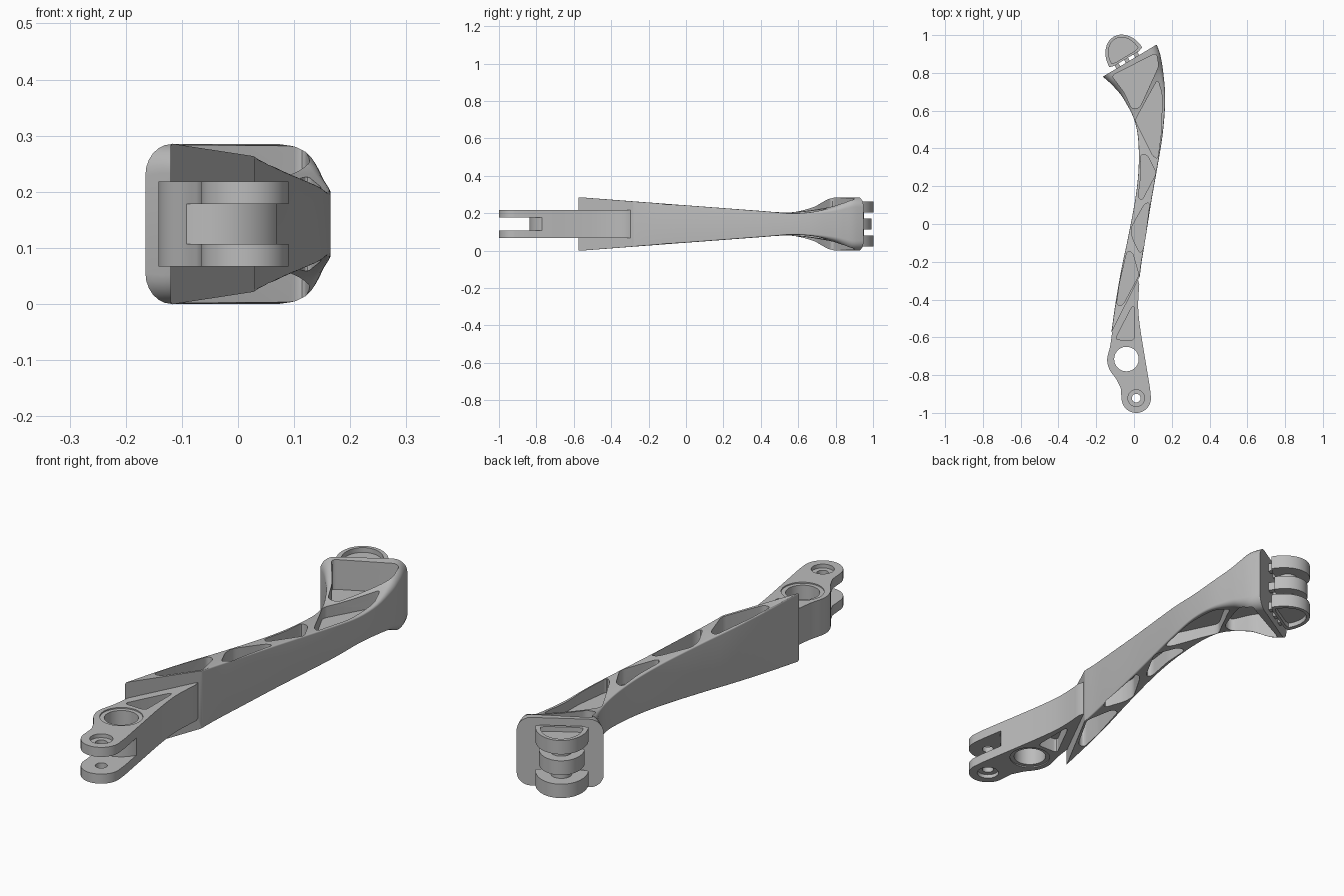
import bpy, bmesh, math
from mathutils import Vector

cube = bpy.data.objects.get("Cube")
if cube:
    bpy.data.objects.remove(cube)

MID = 0.1425  # height of the symmetry plane
grey = bpy.data.materials.new("plain grey")
grey.use_nodes = True
grey.diffuse_color = (0.5, 0.5, 0.5, 1)
shader = next(n for n in grey.node_tree.nodes if n.type == 'BSDF_PRINCIPLED')
shader.inputs["Base Color"].default_value = (0.5, 0.5, 0.5, 1)
shader.inputs["Roughness"].default_value = 0.6


def finish(bm, name):
    bmesh.ops.recalc_face_normals(bm, faces=bm.faces)
    mesh = bpy.data.meshes.new(name)
    bm.to_mesh(mesh)
    bm.free()
    mesh.materials.append(grey)
    obj = bpy.data.objects.new(name, mesh)
    bpy.context.collection.objects.link(obj)
    return obj


def skin(bm, rings):
    """Join matching rings of vertices into a closed solid."""
    for a, b in zip(rings, rings[1:]):
        for i in range(len(a)):
            j = (i + 1) % len(a)
            bm.faces.new((a[i], a[j], b[j], b[i]))
    bm.faces.new(rings[0][::-1])
    bm.faces.new(rings[-1])


def prism(name, points, z0, z1):
    bm = bmesh.new()
    skin(bm, [[bm.verts.new((p[0], p[1], z)) for p in points] for z in (z0, z1)])
    return finish(bm, name)


def rounded(points, r):
    """Replace each corner of an outline by a short curve."""
    pts = [Vector(p) for p in points]
    result = []
    for i, p in enumerate(pts):
        before, after = pts[i - 1] - p, pts[(i + 1) % len(pts)] - p
        a = p + before.normalized() * min(r, before.length * 0.45)
        b = p + after.normalized() * min(r, after.length * 0.45)
        for t in (0, 0.25, 0.5, 0.75, 1):
            result.append(a * (1 - t) ** 2 + p * 2 * t * (1 - t) + b * t * t)
    return result


def arc(cx, cy, r, a0=0, a1=360, n=40):
    turns = [math.radians(a0 + (a1 - a0) * i / n) for i in range(n + (a1 - a0 != 360))]
    return [(cx + r * math.cos(a), cy + r * math.sin(a)) for a in turns]


def volume(mesh):
    bm = bmesh.new()
    bm.from_mesh(mesh)
    size = bm.calc_volume(signed=True)
    bm.free()
    return size


def combine(target, tool, operation):
    """Boolean the tool into the target, keeping the first sound result."""
    before = volume(target.data)
    low, high = (0.6, 1.0) if operation == 'DIFFERENCE' else (1.0, 2.0)
    mod = target.modifiers.new("combine", 'BOOLEAN')
    mod.operation = operation
    mod.object = tool
    for solver in ('MANIFOLD', 'EXACT', 'FLOAT'):
        mod.solver = solver
        bpy.context.view_layer.update()
        graph = bpy.context.evaluated_depsgraph_get()
        mesh = bpy.data.meshes.new_from_object(target.evaluated_get(graph))
        if low * before < volume(mesh) < high * before:
            target.data = mesh
            break
    target.modifiers.clear()
    bpy.data.objects.remove(tool)


def cut_both(target, points, inner, outer):
    """Cut the same pocket from above and from below."""
    for a, b in ((MID + inner, MID + outer), (MID - outer, MID - inner)):
        combine(target, prism("cutter", points, a, b), 'DIFFERENCE')


def spline(points, steps):
    pts = [Vector(p) for p in points]
    last = len(pts) - 1
    result = []
    for i in range(last):
        a, b, c, d = (pts[max(0, min(i + k, last))] for k in (-1, 0, 1, 2))
        for s in range(steps):
            t = s / steps
            result.append(0.5 * (2 * b + (c - a) * t + (2 * a - 5 * b + 4 * c - d) * t * t
                                 + (3 * b - a - 3 * c + d) * t ** 3))
    return result + [pts[-1]]


def slope(y):
    return 0.1 - 0.075 * y


# Arm stations: left x, y, right x, y, left half height, right half height, corner radius
body = [(-.12, -.575, .03, -.28), (-.095, -.4, .034, -.25), (-.065, -.23, .042, -.19),
        (-.033, -.08, .06, -.08), (.005, .12, .09, .11), (.023, .27, .12, .28),
        (.025, .4, .147, .44), (.015, .5, .161, .57)]
stations = [s + (slope(s[1]), slope(s[3]), .006) for s in body]
stations += [(-.01, .58, .165, .69, .065, .065, .01), (-.06, .67, .155, .8, .09, .09, .022),
             (-.09, .708, .148, .85, .112, .112, .032), (-.125, .745, .138, .9, .136, .136, .045),
             (-.165, .78, .12, .95, .1425, .1425, .055)]

# Lofted arm made of rounded rectangles
bm = bmesh.new()
rings = []
for lx, ly, rx, ry, hl, hr, r in spline(stations, 4):
    left, right = Vector((lx, ly, MID)), Vector((rx, ry, MID))
    across = (right - left).normalized()
    ring = []
    for start, side, up in ((0, 1, 1), (90, -1, 1), (180, -1, -1), (270, 1, -1)):
        base, h = (right, hr) if side > 0 else (left, hl)
        centre = base - across * side * r + Vector((0, 0, up * (h - r)))
        for u, v in arc(0, 0, r, start, start + 90, 6):
            ring.append(bm.verts.new(centre + across * u + Vector((0, 0, v))))
    rings.append(ring)
skin(bm, rings)
arm = finish(bm, "lever_arm")

# Flat forked foot
foot_side = spline([(-.08, -.4), (-.108, -.52), (-.125, -.64), (-.142, -.715), (-.13, -.77),
                    (-.095, -.82), (-.07, -.87)], 4)
other_side = spline([(.085, -.87), (.06, -.72), (.034, -.56), (.022, -.44), (.028, -.32)], 4)
foot = foot_side + arc(.012, -.922, .078, 185, 370, 24) + other_side + [(0, -.22), (-.04, -.24)]
combine(arm, prism("foot", foot, MID - .076, MID + .076), 'UNION')

# Slot between the fork cheeks, curved around the large bore
slot = [(-.3, -1.1), (.3, -1.1), (.3, -.69)] + arc(-.04, -.715, .122, 12, -130, 24) + [(-.3, -.81)]
combine(arm, prism("slot", slot, MID - .036, MID + .036), 'DIFFERENCE')

# Bores and their counterbores
for x, y, hole, rim, depth in ((-.04, -.715, .065, .082, .005), (.012, -.922, .023, .044, .016)):
    combine(arm, prism("bore", arc(x, y, hole), -.1, .4), 'DIFFERENCE')
    cut_both(arm, arc(x, y, rim), .076 - depth, .08)

# Weight-saving pockets with a thin web left in the middle
pockets = [
    [(-.118, .785), (.118, .905), (.13, .835), (.03, .615), (-.012, .61), (-.05, .695)],
    [(.125, .765), (.148, .69), (.146, .5), (.125, .345), (.1, .36), (.006, .55)],
    [(.035, .37), (.07, .365), (.118, .27), (.042, .125), (.022, .14), (.037, .26)],
    [(.083, .115), (.055, .105), (-.015, -.02), (-.01, -.07), (.03, -.155), (.052, -.13)],
    [(-.037, -.145), (-.008, -.15), (.026, -.27), (-.06, -.43), (-.092, -.43), (-.077, -.32)],
    [(.001, -.435), (-.012, -.44), (-.1, -.612), (.001, -.615)]]
for pocket in pockets:
    cut_both(arm, rounded(pocket, .02), .016, .3)

# Rear connector, laid out along and away from the tilted end plate
plate_mid = Vector((-.0225, .865))
along = Vector((.285, .17)).normalized()
away = Vector((-along.y, along.x))


def on_plate(points):
    return [plate_mid + along * u + away * v for u, v in points]


def half_disc(scale):
    shape = [(-.009 + .101 * scale * u, .078 + (.127 * v - .053) * scale)
             for u, v in arc(0, 0, 1, 0, 180, 28)]
    flat = [(-.009 + side * .075 * scale, .078 - .06 * scale) for side in (-1, 1)]
    return on_plate(shape + flat)


levels = (("lower_disc", .022, .08, 1), ("middle_disc", .113, .173, .86), ("upper_disc", .205, .263, 1))
parts = [arm]
for name, z0, z1, size in levels:
    disc = prism(name, half_disc(size), z0, z1)
    if size == 1:
        z = z1 - .02 if z0 > MID else z0 - .02
        combine(disc, prism("recess", half_disc(.8), z, z + .04), 'DIFFERENCE')
    parts.append(disc)
    # Short necks joining the disc to the plate
    for u in (-.07, -.012, .046):
        neck = [(u - .012, -.005), (u + .012, -.005), (u + .012, .029), (u - .012, .029)]
        parts.append(prism("neck", on_plate(neck), z0 + .012, z1 - .012))
column = [(u - .009, v + .06) for u, v in arc(0, 0, .04)]
parts.append(prism("column", on_plate(column), .05, .235))

# Smooth curves, crisp edges
for obj in bpy.context.view_layer.objects:
    obj.select_set(obj in parts)
bpy.context.view_layer.objects.active = arm
bpy.ops.object.shade_smooth_by_angle(angle=math.radians(30))
